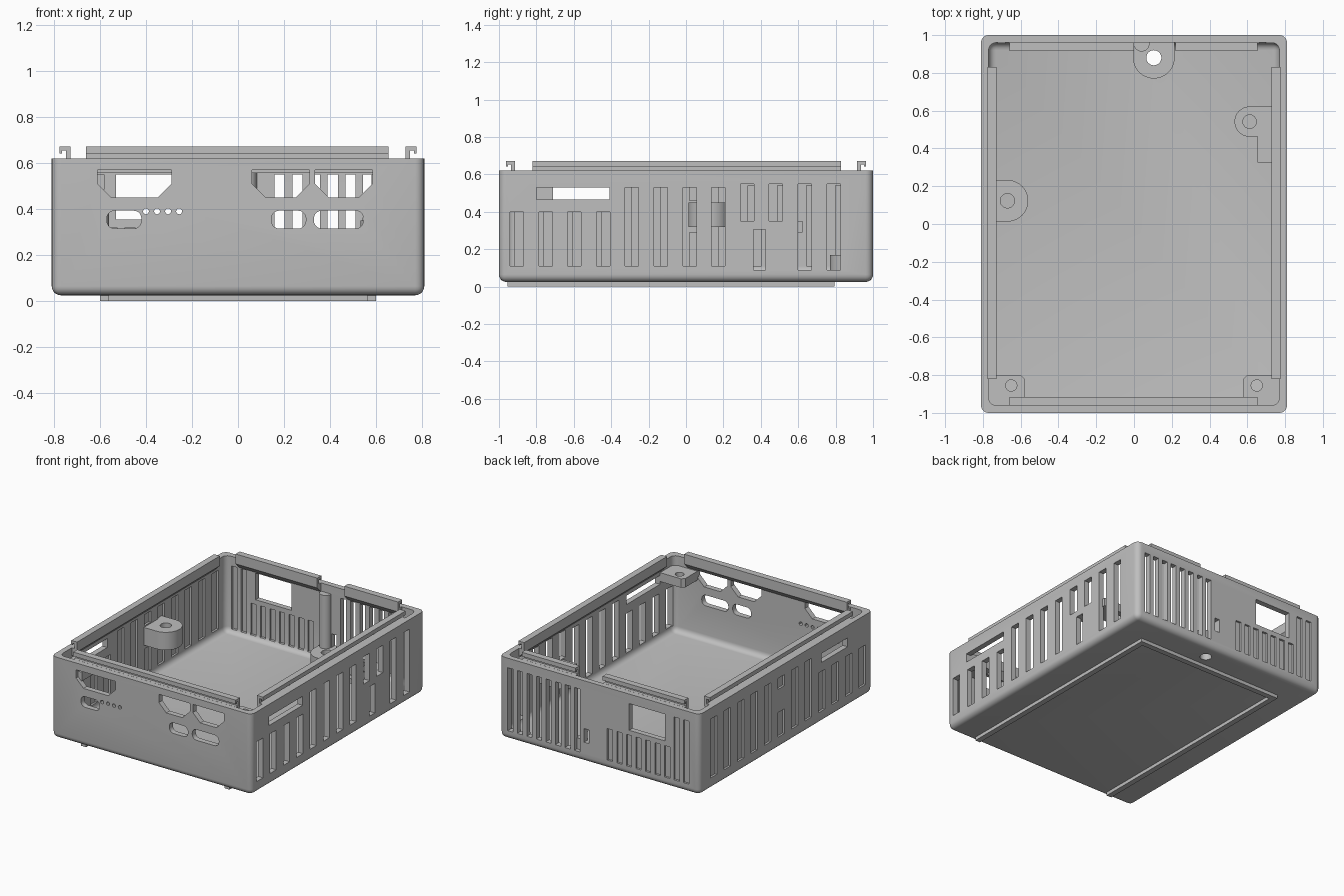
import bpy, bmesh
from math import cos, sin, pi

if "Cube" in bpy.data.objects:
    bpy.data.objects.remove(bpy.data.objects["Cube"])

grey = bpy.data.materials.new("plain grey plastic")
grey.use_nodes = True
GREY = (0.52, 0.52, 0.52, 1)
grey.diffuse_color = GREY
grey.node_tree.nodes["Principled BSDF"].inputs["Base Color"].default_value = GREY

WALL_X, WALL_Y, THICK = 0.81, 1.0, 0.04
BASE, RIM, FLOOR = 0.025, 0.62, 0.065


def prism(bm, pts, axis, a, b):
    """Extrude a 2D outline along an axis from a to b."""
    put = {"x": lambda t, u, v: (t, u, v), "y": lambda t, u, v: (u, t, v),
           "z": lambda t, u, v: (u, v, t)}[axis]
    lo = [bm.verts.new(put(a, u, v)) for u, v in pts]
    hi = [bm.verts.new(put(b, u, v)) for u, v in pts]
    faces = [bm.faces.new(lo), bm.faces.new(hi[::-1])]
    for i in range(len(pts)):
        j = (i + 1) % len(pts)
        faces.append(bm.faces.new((lo[j], lo[i], hi[i], hi[j])))
    bmesh.ops.recalc_face_normals(bm, faces=faces)


def rect(u0, u1, v0, v1):
    return [(u0, v0), (u1, v0), (u1, v1), (u0, v1)]


def arc(cu, cv, r, start=0, sweep=2 * pi, n=24):
    last = n if sweep >= 2 * pi else n - 1
    return [(cu + r * cos(start + sweep * i / last),
             cv + r * sin(start + sweep * i / last)) for i in range(n)]


def rounded(u0, u1, v0, v1, r):
    corners = [(u1 - r, v1 - r), (u0 + r, v1 - r), (u0 + r, v0 + r), (u1 - r, v0 + r)]
    return [p for i, (u, v) in enumerate(corners)
            for p in arc(u, v, r, i * pi / 2, pi / 2, 6)]


def tub(bm, hx, hy, z0, z1, r):
    """Box with rounded upright and bottom edges."""
    prism(bm, rect(-hx, hx, -hy, hy), "z", z0, z1)
    edges = [e for e in bm.edges if min(v.co.z for v in e.verts) < z1 - 0.001]
    bmesh.ops.bevel(bm, geom=edges, offset=r, segments=5, profile=0.5, affect="EDGES")


def finish(bm, name):
    mesh = bpy.data.meshes.new(name)
    bm.to_mesh(mesh)
    bm.free()
    mesh.materials.append(grey)
    ob = bpy.data.objects.new(name, mesh)
    bpy.context.collection.objects.link(ob)
    return ob


def cut(ob, bm):
    tool = finish(bm, "cutter")
    tool.hide_render = True
    mod = ob.modifiers.new("cut", "BOOLEAN")
    mod.operation, mod.solver, mod.object = "DIFFERENCE", "EXACT", tool
    bpy.context.view_layer.objects.active = ob
    bpy.ops.object.modifier_apply(modifier=mod.name)
    bpy.data.objects.remove(tool)


parts = []

# Open tray
bm = bmesh.new()
tub(bm, WALL_X, WALL_Y, BASE, RIM, 0.04)
tray = finish(bm, "tray")
parts.append(tray)
bm = bmesh.new()
tub(bm, WALL_X - THICK, WALL_Y - THICK, FLOOR, RIM + 0.1, 0.04)
cut(tray, bm)

holes = bmesh.new()
panels = bmesh.new()

# Front ports: chamfered windows, rounded ports, indicator holes
front = ("y", -1.1, -0.9)
for a, b in ((-0.61, -0.29), (0.06, 0.31), (0.335, 0.585)):
    c = 0.06
    prism(holes, [(a, 0.57), (a, 0.45 + c), (a + c, 0.45), (b - c, 0.45),
                  (b, 0.45 + c), (b, 0.57)], *front)
for a, b in ((-0.57, -0.42), (0.145, 0.295), (0.33, 0.545)):
    prism(holes, rounded(a, b, 0.315, 0.393, 0.034), *front)
for i in range(4):
    prism(holes, arc(-0.4 + 0.048 * i, 0.39, 0.013, n=12), *front)

# Left wall: open vents, card window, clip slot
left = ("x", 0.7, 0.9)
for i in range(12):
    y = -0.905 + 0.154 * i
    z0, z1 = (0.11, 0.4) if i < 4 else (0.11, 0.53) if i < 8 else (0.35, 0.55)
    if i > 9:
        z0 = 0.09
    prism(holes, rect(y - 0.036, y + 0.036, z0, z1), *left)
prism(holes, rect(-0.8, -0.41, 0.465, 0.53), *left)
prism(holes, rect(0.36, 0.425, 0.09, 0.305), *left)

# Right wall: vents closed by a thin panel, and a window
right = ("x", -0.9, -0.7)
for i in range(12):
    y = -0.88 + 0.156 * i
    z1 = 0.4 if i < 4 else 0.54
    spans = [(0.11, 0.29), (0.46, z1)] if i == 6 else [(0.11, z1)]
    for z0, z1 in spans:
        prism(holes, rect(y - 0.036, y + 0.036, z0, z1), *right)
        prism(panels, rect(y - 0.038, y + 0.038, z0 - 0.002, z1 + 0.002), "x", -0.795, -0.785)
prism(holes, rect(-0.71, -0.41, 0.465, 0.53), *right)

# Back wall: open vents, closed vents, window, cable notch
back = ("y", 0.9, 1.1)
for i in range(8):
    x = 0.72 - 0.077 * i
    prism(holes, rect(x - 0.022, x + 0.022, 0.09, 0.55), *back)
for i in range(9):
    x = -0.085 - 0.077 * i
    z1 = 0.55 if x < -0.56 else 0.32
    prism(holes, rect(x - 0.022, x + 0.022, 0.09, z1), *back)
    prism(panels, rect(x - 0.024, x + 0.024, 0.088, z1 + 0.002), "y", 0.975, 0.985)
prism(holes, rect(-0.53, -0.24, 0.355, 0.55), *back)
prism(holes, rect(0.085, 0.125, 0.17, 0.27), *back)
# Cable hole through the floor
prism(holes, arc(0.105, 0.88, 0.04), "z", 0, 0.1)
cut(tray, holes)
parts.append(finish(panels, "vent_panels"))


# Snap rails along the rim, hooked outwards
HOOK = [(0, 0.6), (0, 0.672), (0.047, 0.672), (0.047, 0.642), (0.036, 0.642),
        (0.036, 0.654), (0.02, 0.654), (0.02, 0.62), (0.044, 0.62), (0.044, 0.556)]


def rail(name, axis, sign, inner, a, b):
    bm = bmesh.new()
    prism(bm, [(sign * (inner + u), z) for u, z in HOOK], axis, a, b)
    parts.append(finish(bm, name))


for sign, side in ((1, "left"), (-1, "right")):
    rail(side + "_rail", "y", sign, 0.728, -0.82, 0.83)
rail("front_rail", "x", -1, 0.915, -0.66, 0.655)
rail("back_rail_right", "x", 1, 0.915, -0.66, 0)
rail("back_rail_left", "x", 1, 0.915, 0.22, 0.655)


# Screw bosses: tongues reaching to a wall
def boss(name, cx, cy, r, hole, angle, reach, z0, z1):
    local = [(reach, -r), (reach, r)] + arc(0, 0, r, pi / 2, pi, 20)
    ca, sa = cos(angle), sin(angle)
    bm = bmesh.new()
    prism(bm, [(cx + u * ca - v * sa, cy + u * sa + v * ca) for u, v in local], "z", z0, z1)
    ob = finish(bm, name)
    bm = bmesh.new()
    prism(bm, arc(cx, cy, hole), "z", z0 - 0.1, z1 + 0.1)
    cut(ob, bm)
    parts.append(ob)


boss("right_boss", -0.67, 0.123, 0.11, 0.038, pi, 0.11, 0.32, 0.45)
boss("left_boss", 0.612, 0.542, 0.08, 0.036, 0, 0.17, 0.29, 0.35)
boss("cable_boss", 0.105, 0.88, 0.11, 0.04, pi / 2, 0.09, 0.055, 0.17)

# Ledge beside the left boss
bm = bmesh.new()
prism(bm, rect(0.655, 0.78, 0.325, 0.47), "z", 0.31, 0.345)
parts.append(finish(bm, "left_ledge"))

# Post on the back wall
bm = bmesh.new()
prism(bm, arc(0.04, 0.955, 0.042), "z", 0.06, 0.56)
for v in bm.verts:
    v.co.y = min(v.co.y, 0.98)
parts.append(finish(bm, "back_post"))

# Screw tabs in the front corners
for sign, side in ((1, "left"), (-1, "right")):
    bm = bmesh.new()
    outline = [(0.785, -0.975), (0.785, -0.8), (0.6, -0.8), (0.58, -0.82), (0.58, -0.975)]
    prism(bm, [(sign * x, y) for x, y in outline], "z", 0.485, 0.55)
    tab = finish(bm, side + "_corner_tab")
    bm = bmesh.new()
    prism(bm, arc(sign * 0.65, -0.855, 0.03), "z", 0.4, 0.6)
    cut(tab, bm)
    parts.append(tab)

# Raised U-shaped runner under the floor
bm = bmesh.new()
prism(bm, [(-0.6, -0.955), (-0.6, 0.795), (0.6, 0.795), (0.6, -0.955), (0.56, -0.955),
           (0.56, 0.755), (-0.56, 0.755), (-0.56, -0.955)], "z", 0, 0.03)
parts.append(finish(bm, "bottom_runner"))

# Smooth the rounded surfaces, keep edges sharp
bpy.ops.object.select_all(action="DESELECT")
for ob in parts:
    ob.select_set(True)
bpy.context.view_layer.objects.active = tray
bpy.ops.object.shade_smooth_by_angle(angle=pi / 6)
